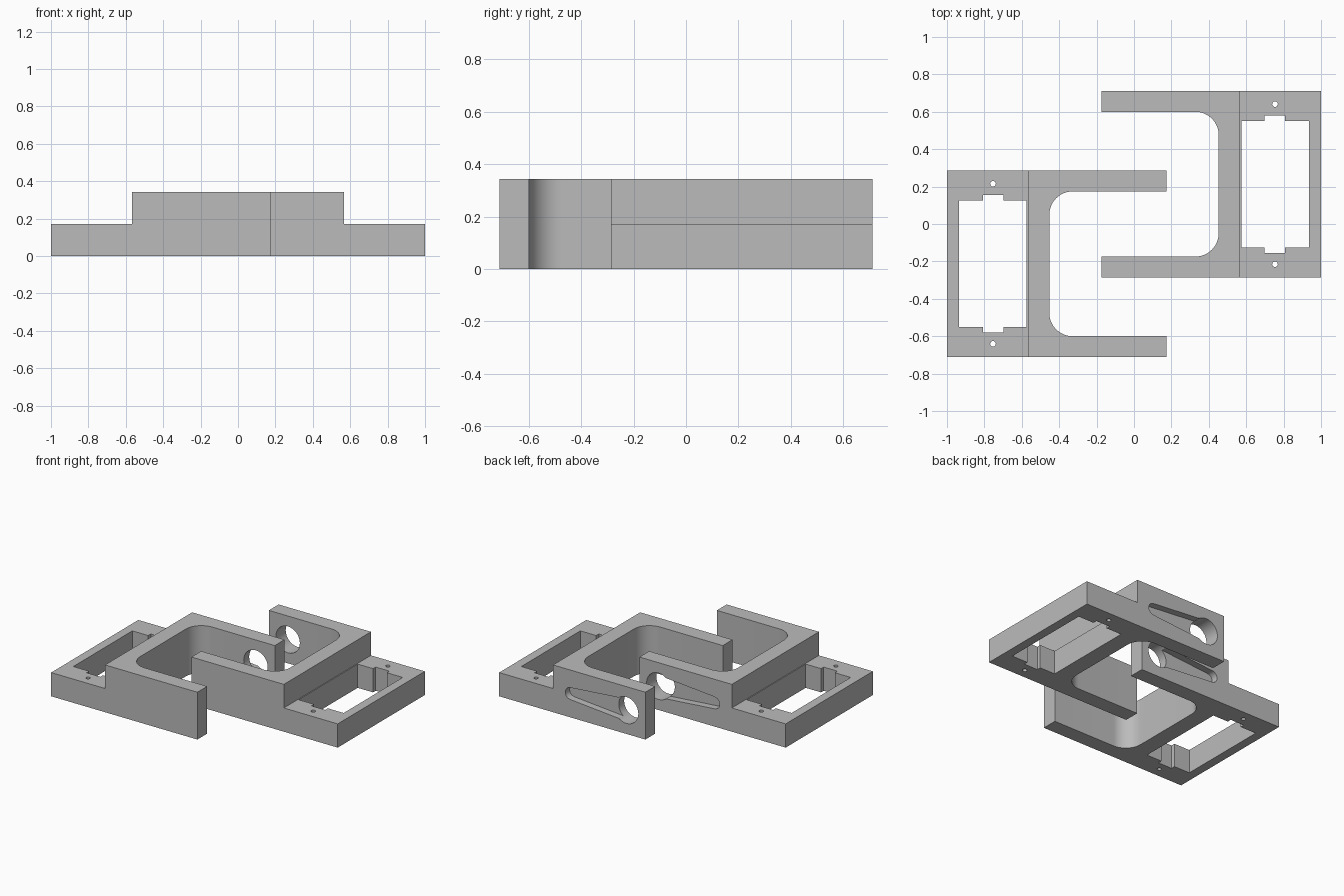
import bpy, bmesh
from math import sin, cos, pi, acos, radians
from mathutils import Matrix, Vector

cube = bpy.data.objects.get("Cube")
if cube:
    bpy.data.objects.remove(cube, do_unlink=True)

grey = bpy.data.materials.new("plain grey")
grey.use_nodes = True
grey.diffuse_color = (0.5, 0.5, 0.5, 1)
grey.node_tree.nodes["Principled BSDF"].inputs["Base Color"].default_value = (0.5, 0.5, 0.5, 1)

TALL, LOW = 0.343, 0.172        # heights of the fork and of the frame
HALF, ARM_IN = 0.499, 0.387     # half width outside, and between the arms
TIP, STEP, END = -0.173, 0.568, 1.0
BACK, FILLET = 0.453, 0.125     # inner back wall of the fork and its corner radius
OFFSET = 0.213                  # sideways shift of each bracket


def arc(cx, cy, r, a0, a1, n):
    return [(cx + r * cos(a0 + (a1 - a0) * i / n),
             cy + r * sin(a0 + (a1 - a0) * i / n)) for i in range(n + 1)]


def circle(cx, cy, r, n=32):
    return arc(cx, cy, r, 0, 2 * pi, n)[:-1]


def prism(name, outline, low, high, along_y=False):
    """Extrude an outline along z, or an x-z outline along y."""
    def place(p, h):
        return (p[0], h, p[1]) if along_y else (p[0], p[1], h)
    bm = bmesh.new()
    face = bm.faces.new([bm.verts.new(place(p, low)) for p in outline])
    shift = Vector(place((0, 0), high - low))
    new = bmesh.ops.extrude_face_region(bm, geom=[face])["geom"]
    bmesh.ops.translate(bm, vec=shift,
                        verts=[v for v in new if isinstance(v, bmesh.types.BMVert)])
    if not any(f.is_valid and f == face for f in bm.faces):
        bmesh.ops.holes_fill(bm, edges=bm.edges)
    bmesh.ops.recalc_face_normals(bm, faces=bm.faces)
    mesh = bpy.data.meshes.new(name)
    bm.to_mesh(mesh)
    bm.free()
    mesh.materials.append(grey)
    obj = bpy.data.objects.new(name, mesh)
    bpy.context.collection.objects.link(obj)
    return obj


def rect(x0, x1, y0, y1):
    return [(x0, y0), (x1, y0), (x1, y1), (x0, y1)]


# Bracket plan: outer rectangle with a round-cornered mouth between two arms
fx, fy = BACK - FILLET, ARM_IN - FILLET
plan = [(TIP, -HALF), (END, -HALF), (END, HALF), (TIP, HALF), (TIP, ARM_IN)]
plan += arc(fx, fy, FILLET, pi / 2, 0, 12)
plan += arc(fx, -fy, FILLET, 0, -pi / 2, 12)
plan += [(TIP, -ARM_IN)]
body = prism("left_bracket", plan, 0, TALL)

# Frame window with a shallow notch at each end
wx0, wx1, wy, nx0, nx1, ny = 0.574, 0.935, 0.338, 0.697, 0.808, 0.368
end = [(wx1, wy), (nx1, wy), (nx1, ny), (nx0, ny), (nx0, wy), (wx0, wy)]
window = end + [(x, -y) for x, y in reversed(end)]

# Tapered recess in the outer face of one arm, ending at the pivot hole
px, pz, big, small, reach = -0.02, LOW, 0.08, 0.043, 0.447
a = acos((big - small) / reach)
horn = arc(px + reach, pz, small, -a, a, 12) + arc(px, pz, big, a, 2 * pi - a, 20)

cutters = [
    prism("step_cutter", rect(STEP, END + 0.1, -0.6, 0.6), LOW, TALL + 0.1),
    prism("window_cutter", window, -0.1, TALL),
    prism("horn_cutter", horn, HALF - 0.05, HALF + 0.1, True),
    prism("pivot_cutter", circle(px, pz, 0.096), ARM_IN - 0.1, HALF + 0.2, True),
]
for side in (-1, 1):
    cutters.append(prism("screw_cutter", circle(0.754, side * 0.428, 0.015, 16), -0.1, TALL))

for cutter in cutters:
    cutter.hide_render = True
    mod = body.modifiers.new(cutter.name, "BOOLEAN")
    mod.operation, mod.solver, mod.object = "DIFFERENCE", "EXACT", cutter

# Bake the cuts and drop the cutters
bpy.context.view_layer.update()
baked = bpy.data.meshes.new_from_object(
    body.evaluated_get(bpy.context.evaluated_depsgraph_get()))
body.modifiers.clear()
body.data = baked
for cutter in cutters:
    bpy.data.objects.remove(cutter, do_unlink=True)

# Mirrored partner, shifted the other way so the forks interlock
partner = bpy.data.objects.new("right_bracket", baked.copy())
bpy.context.collection.objects.link(partner)
partner.data.transform(Matrix.Diagonal((-1, 1, 1, 1)))
partner.data.flip_normals()
partner.data.transform(Matrix.Translation((0, -OFFSET, 0)))
body.data.transform(Matrix.Translation((0, OFFSET, 0)))

for obj in (body, partner):
    bpy.ops.object.select_all(action="DESELECT")
    obj.select_set(True)
    bpy.context.view_layer.objects.active = obj
    bpy.ops.object.shade_smooth_by_angle(angle=radians(30))
